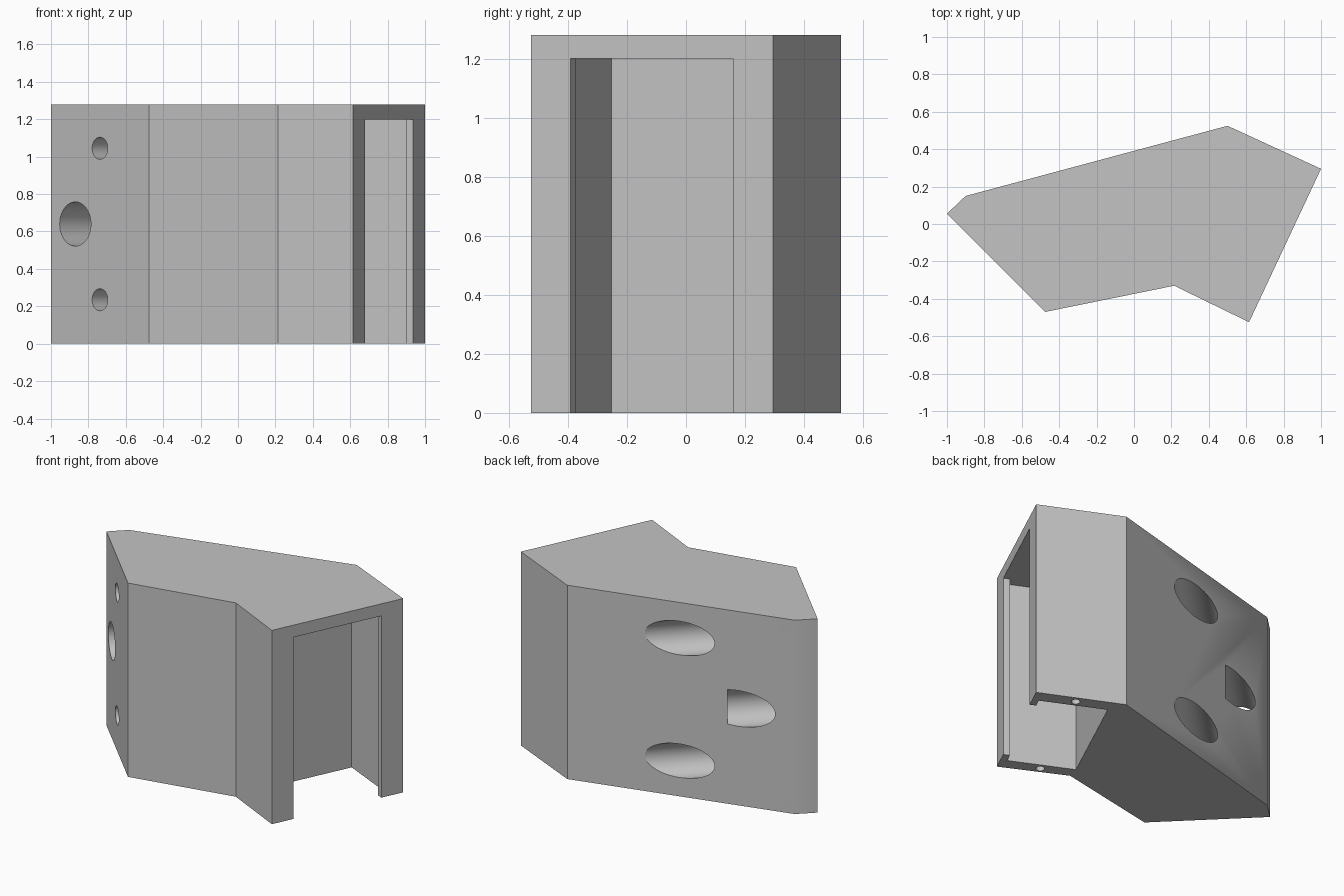
import bpy, bmesh
from mathutils import Vector

if "Cube" in bpy.data.objects:
    bpy.data.objects.remove(bpy.data.objects["Cube"])

HEIGHT = 1.28
UP = Vector((0, 0, 1))

gray = bpy.data.materials.new("light gray")
gray.use_nodes = True
gray.diffuse_color = (0.55, 0.55, 0.55, 1)
gray.node_tree.nodes["Principled BSDF"].inputs["Base Color"].default_value = gray.diffuse_color


def finish(bm, name):
    bmesh.ops.recalc_face_normals(bm, faces=bm.faces)
    mesh = bpy.data.meshes.new(name)
    bm.to_mesh(mesh)
    bm.free()
    mesh.materials.append(gray)
    obj = bpy.data.objects.new(name, mesh)
    bpy.context.collection.objects.link(obj)
    return obj


def prism(name, outline, bottom, top):
    bm = bmesh.new()
    face = bm.faces.new([bm.verts.new((p[0], p[1], bottom)) for p in outline])
    new = bmesh.ops.extrude_face_region(bm, geom=[face])["geom"]
    verts = [v for v in new if isinstance(v, bmesh.types.BMVert)]
    bmesh.ops.translate(bm, verts=verts, vec=UP * (top - bottom))
    return finish(bm, name)


def rod(name, start, end, radius):
    bm = bmesh.new()
    axis = end - start
    bmesh.ops.create_cone(bm, cap_ends=True, segments=48, radius1=radius,
                          radius2=radius, depth=axis.length)
    bm.transform(axis.to_track_quat("Z", "Y").to_matrix().to_4x4())
    bmesh.ops.translate(bm, verts=bm.verts, vec=(start + end) / 2)
    return finish(bm, name)


def cut(target, cutter):
    cutter.hide_render = True
    mod = target.modifiers.new("cut", "BOOLEAN")
    mod.operation = "DIFFERENCE"
    mod.solver = "EXACT"
    mod.object = cutter
    bpy.context.view_layer.objects.active = target
    bpy.ops.object.modifier_apply(modifier=mod.name)
    bpy.data.objects.remove(cutter)


# Angled bracket body
outline = [(-1, 0.055), (-0.9, 0.15), (0.5, 0.525), (1, 0.295),
           (0.615, -0.525), (0.215, -0.33), (-0.475, -0.47)]
body = prism("bracket_body", outline, 0, HEIGHT)

# Lipped pocket, open at the end face and at the bottom
corner = Vector((0.615, -0.525, 0))
along = (Vector((1, 0.295, 0)) - corner).normalized()
inward = UP.cross(along)


def end_point(t, depth):
    return corner + along * t + inward * depth


pocket = [(0.148, -0.1), (0.148, 0.04), (0.085, 0.04), (0.085, 0.46),
          (0.815, 0.46), (0.815, 0.04), (0.755, 0.04), (0.755, -0.1)]
cut(body, prism("pocket_cutter", [end_point(*p) for p in pocket], -0.1, 1.2))

# Small blind holes under the pocket side walls
for t in (0.042, 0.858):
    p = end_point(t, 0.253)
    cut(body, rod("pin_cutter", p - UP * 0.1, p + UP * 0.15, 0.026))

# Holes square to the slanted mounting face
edge = Vector((-1, 0.055, 0))
across = (Vector((-0.475, -0.47, 0)) - edge).normalized()
drill = UP.cross(across)


def bore(u, z, start, end, radius):
    p = edge + across * u + UP * z
    cut(body, rod("bore_cutter", p + drill * start, p + drill * end, radius))


bore(0.184, HEIGHT / 2, -0.2, 0.51, 0.118)
for z in (0.235, HEIGHT - 0.235):
    bore(0.37, z, -0.2, 0.3, 0.059)
    bore(0.37, z, 0.2, 1.3, 0.111)

# Smooth bores, sharp edges
bpy.ops.object.select_all(action="DESELECT")
body.select_set(True)
bpy.context.view_layer.objects.active = body
bpy.ops.object.shade_smooth_by_angle(angle=0.5)
